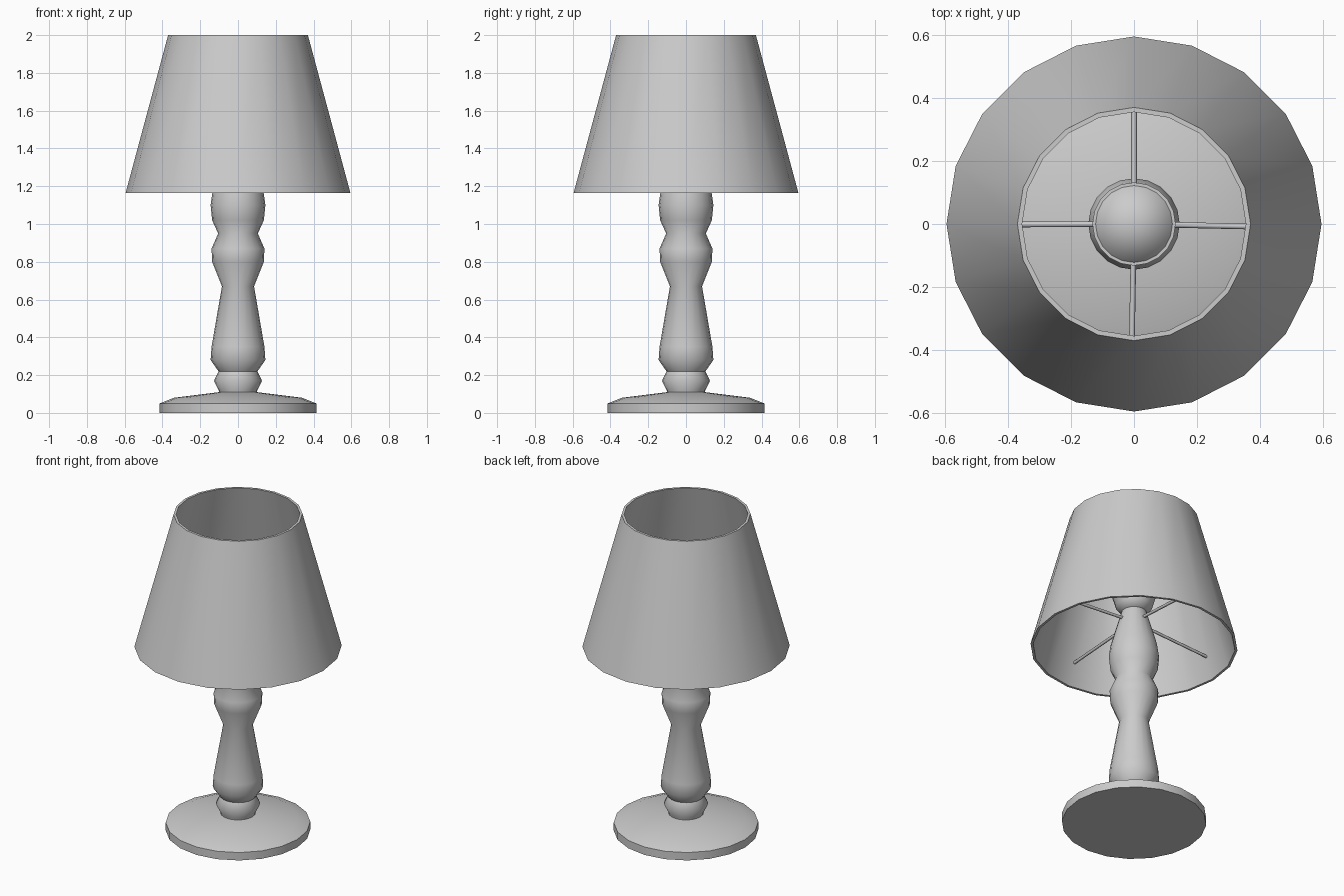
import bpy, bmesh
from math import sin, cos, tau, radians
from mathutils import Vector

if "Cube" in bpy.data.objects:
    bpy.data.objects.remove(bpy.data.objects["Cube"])

SIDES = 20


def lathe(name, profile, closed=False, sides=SIDES, angle=40):
    """Spin (radius, z) points round z; radius 0 becomes a single pole."""
    bm = bmesh.new()
    rings = []
    for r, z in profile:
        if r == 0:
            rings.append([bm.verts.new((0, 0, z))] * sides)
        else:
            rings.append([bm.verts.new((r * cos(tau * i / sides), r * sin(tau * i / sides), z))
                          for i in range(sides)])
    pairs = list(zip(rings, rings[1:]))
    if closed:
        pairs.append((rings[-1], rings[0]))
    for a, b in pairs:
        for i in range(sides):
            j = (i + 1) % sides
            bm.faces.new(list(dict.fromkeys((a[i], a[j], b[j], b[i]))))
    bmesh.ops.recalc_face_normals(bm, faces=bm.faces)
    return finish(name, bm, angle)


def finish(name, bm, angle):
    mesh = bpy.data.meshes.new(name)
    bm.to_mesh(mesh)
    bm.free()
    ob = bpy.data.objects.new(name, mesh)
    bpy.context.collection.objects.link(ob)
    bpy.ops.object.select_all(action='DESELECT')
    ob.select_set(True)
    bpy.context.view_layer.objects.active = ob
    bpy.ops.object.shade_smooth_by_angle(angle=radians(angle))
    return ob


def rod(name, p, q, radius):
    p, q = Vector(p), Vector(q)
    bm = bmesh.new()
    bmesh.ops.create_cone(bm, cap_ends=True, segments=8, radius1=radius,
                          radius2=radius, depth=(q - p).length)
    ob = finish(name, bm, 50)
    ob.location = (p + q) / 2
    ob.rotation_euler = (q - p).to_track_quat('Z', 'Y').to_euler()
    return ob


# Round foot
lathe("base", [(0, 0), (0.415, 0), (0.415, 0.05), (0.34, 0.08), (0.10, 0.11), (0, 0.11)], angle=30)

# Turned stem
lathe("stem", [(0, 0.10), (0.10, 0.10), (0.102, 0.12), (0.127, 0.17), (0.103, 0.22),
               (0.145, 0.28), (0.14, 0.35), (0.085, 0.67), (0.137, 0.80), (0.14, 0.87),
               (0.105, 0.95), (0.137, 1.02), (0.145, 1.10), (0.135, 1.17),
               (0.07, 1.40), (0, 1.40)], angle=60)

# Bulb holder with pointed bulb
lathe("socket", [(0, 1.39), (0.07, 1.39), (0.105, 1.43), (0.132, 1.52),
                 (0.132, 1.55), (0.122, 1.55), (0, 1.70)], angle=50)

# Thin-walled tapered shade
lathe("shade", [(0.595, 1.165), (0.37, 2.0), (0.355, 2.0), (0.58, 1.165)], closed=True)

# Four slightly uneven spokes holding the shade
for i, skew in enumerate((-0.022, 0.0, 0.004, -0.018)):
    a = tau * i / 4 + skew
    rod(f"spoke_{i + 1}", (0.06 * cos(a), 0.06 * sin(a), 1.33),
        (0.545 * cos(a), 0.545 * sin(a), 1.305), 0.009)
